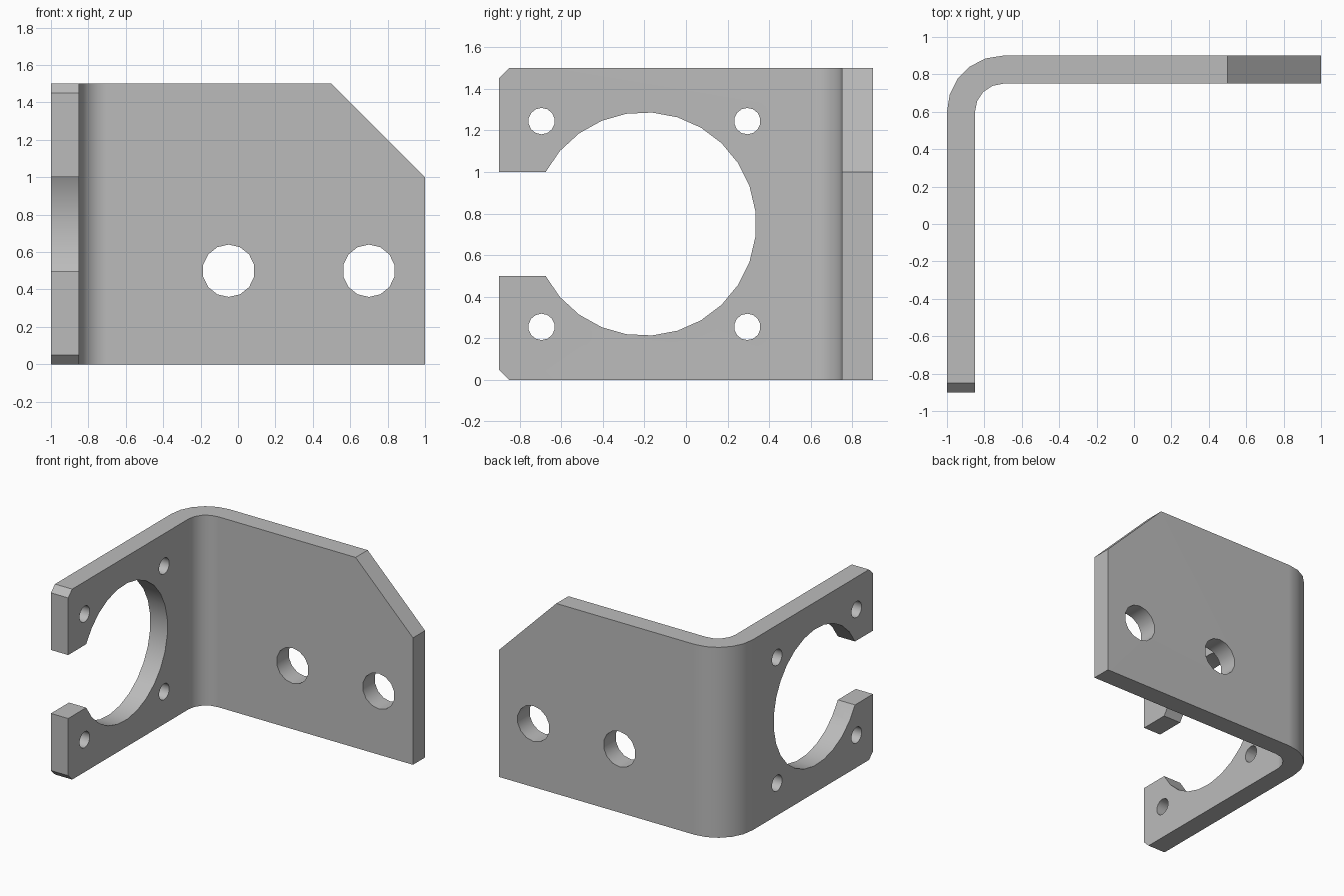
import bpy, bmesh
from math import sin, cos, pi, asin, radians

cube = bpy.data.objects.get("Cube")
if cube:
    bpy.data.objects.remove(cube, do_unlink=True)

HEIGHT, THICK = 1.5, 0.15


def arc(cx, cy, r, start, end, steps):
    angles = [start + (end - start) * i / steps for i in range(steps + 1)]
    return [(cx + r * cos(a), cy + r * sin(a)) for a in angles]


def circle(cx, cy, r, sides=14):
    return arc(cx, cy, r, pi / 2, pi / 2 + 2 * pi, sides)[:-1]


def prism(bm, points, axis, low, high):
    """Extrude a flat outline along an axis."""
    place = {"X": lambda u, v, d: (d, u, v),
             "Y": lambda u, v, d: (u, d, v),
             "Z": lambda u, v, d: (u, v, d)}[axis]
    rings = [[bm.verts.new(place(u, v, d)) for u, v in points] for d in (low, high)]
    faces = [bm.faces.new(ring) for ring in rings]
    for i in range(len(points)):
        j = (i + 1) % len(points)
        faces.append(bm.faces.new((rings[0][i], rings[0][j], rings[1][j], rings[1][i])))
    bmesh.ops.recalc_face_normals(bm, faces=faces)


def make_object(name, bm):
    mesh = bpy.data.meshes.new(name)
    bm.to_mesh(mesh)
    bm.free()
    obj = bpy.data.objects.new(name, mesh)
    bpy.context.collection.objects.link(obj)
    return obj


# Bent sheet: two plates joined by a rounded corner
bm = bmesh.new()
outer = arc(-0.7, 0.6, 0.3, pi, pi / 2, 5)
inner = arc(-0.7, 0.6, 0.3 - THICK, pi / 2, pi, 4)
sheet = [(-1, -0.9)] + outer + [(1, 0.9), (1, 0.9 - THICK)] + inner + [(-1 + THICK, -0.9)]
prism(bm, sheet, "Z", 0, HEIGHT)
bracket = make_object("bent_bracket", bm)

# Cutters through the side plate: open round slot, screw holes, clipped corners
bm = bmesh.new()
mid_y, mid_z, radius = -0.2, HEIGHT / 2, 0.5375
mouth = pi - asin(0.25 / radius)
slot = arc(mid_y, mid_z, radius, -mouth, mouth, 23)
slot += [(-1.1, mid_z + 0.25), (-1.1, mid_z - 0.25)]
side_cuts = [slot]
for s in (-1, 1):
    for t in (-1, 1):
        side_cuts.append(circle(mid_y + s * 0.495, mid_z + t * 0.495, 0.0635))
    edge = mid_z + s * mid_z
    side_cuts.append([(-0.95, edge + s * 0.1), (-0.95, edge),
                      (-0.95, edge - s * 0.0), (-0.9, edge - s * 0.05)][:1]
                     + [(-0.75, edge + s * 0.1), (-1.0, edge - s * 0.15)])
for outline in side_cuts:
    prism(bm, outline, "X", -1.1, -0.8)

# Cutters through the back plate: mounting holes and the sloped corner
for x in (-0.05, 0.7):
    prism(bm, circle(x, 0.5, 0.14), "Y", 0.6, 1.0)
prism(bm, [(0.4, 1.6), (1.1, 0.9), (1.1, 1.6)], "Y", 0.6, 1.0)
cutter = make_object("hole_cutter", bm)
cutter.hide_render = True

# Cut, then smooth the bend and hole walls while flat faces stay flat
bpy.ops.object.select_all(action="DESELECT")
bpy.context.view_layer.objects.active = bracket
bracket.select_set(True)
cut = bracket.modifiers.new("cut", "BOOLEAN")
cut.operation, cut.solver, cut.object = "DIFFERENCE", "EXACT", cutter
bpy.ops.object.modifier_apply(modifier=cut.name)
bpy.data.objects.remove(cutter, do_unlink=True)
bpy.ops.object.shade_smooth_by_angle(angle=radians(32))
weighted = bracket.modifiers.new("flat_normals", "WEIGHTED_NORMAL")
weighted.keep_sharp = True

# Plain grey metal
grey = bpy.data.materials.new("grey_metal")
grey.use_nodes = True
color = (0.5, 0.5, 0.5, 1)
grey.diffuse_color = color
grey.node_tree.nodes["Principled BSDF"].inputs["Base Color"].default_value = color
bracket.data.materials.clear()
bracket.data.materials.append(grey)
